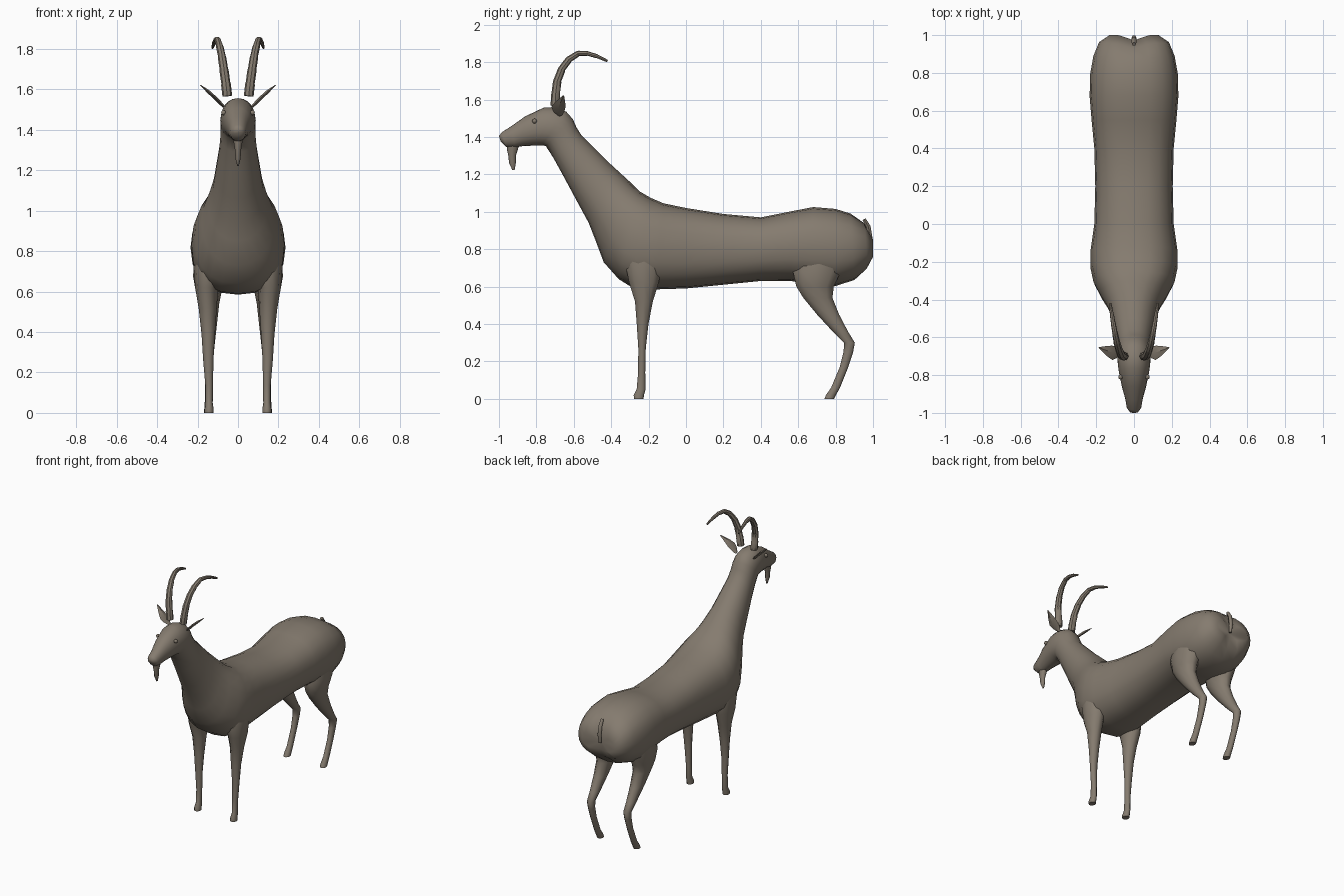
import bpy, bmesh, math
from mathutils import Vector

coat = bpy.data.materials.new("grey_brown_coat")
coat.diffuse_color = (0.235, 0.20, 0.16, 1)


def finish(name, bm, angle=60):
    bmesh.ops.recalc_face_normals(bm, faces=bm.faces)
    me = bpy.data.meshes.new(name)
    bm.to_mesh(me)
    bm.free()
    me.materials.append(coat)
    me.shade_smooth()
    me.set_sharp_from_angle(angle=math.radians(angle))
    ob = bpy.data.objects.new(name, me)
    bpy.context.collection.objects.link(ob)
    return ob


def loft(name, rings, start=None, angle=60):
    """Skin a list of point rings; 'start' is an optional centre point of the first cap."""
    bm = bmesh.new()
    vr = [[bm.verts.new(p) for p in r] for r in rings]
    n = len(vr[0])
    for a, b in zip(vr, vr[1:]):
        for i in range(n):
            j = (i + 1) % n
            bm.faces.new((a[i], a[j], b[j], b[i]))
    if start is None:
        bm.faces.new(vr[0])
    else:
        c = bm.verts.new(start)
        for i in range(n):
            bm.faces.new((vr[0][i], vr[0][(i + 1) % n], c))
    bm.faces.new(vr[-1])
    return finish(name, bm, angle)


def flat_rings(stations, n=10):
    """Horizontal ellipses from (x, y, z, rx, ry)."""
    return [[Vector((x + rx * math.cos(t), y + ry * math.sin(t), z))
             for t in (2 * math.pi * i / n for i in range(n))]
            for x, y, z, rx, ry in stations]


def tube_rings(path, n=8):
    """Circles across a path of (x, y, z, radius)."""
    pts = [Vector(p[:3]) for p in path]
    out = []
    for i, p in enumerate(pts):
        d = (pts[min(i + 1, len(pts) - 1)] - pts[max(i - 1, 0)]).normalized()
        u = Vector((1, 0, 0))
        u = (u - d * u.dot(d)).normalized()
        v = d.cross(u)
        out.append([p + path[i][3] * (u * math.cos(t) + v * math.sin(t))
                    for t in (2 * math.pi * k / n for k in range(n))])
    return out


# Body, neck and head: top y, z / bottom y, z / half width
BODY = [
    (1.0, .86, 1.0, .75, .13), (.955, .945, .97, .69, .185),
    (.88, .99, .90, .635, .215), (.80, 1.015, .79, .60, .232),
    (.68, 1.025, .67, .61, .235), (.55, 1.0, .56, .63, .225),
    (.40, .97, .40, .63, .21), (.20, .988, .20, .61, .205),
    (0, 1.02, 0, .59, .21), (-.12, 1.045, -.16, .585, .23),
    (-.19, 1.075, -.28, .59, .23), (-.25, 1.11, -.36, .64, .215),
    (-.30, 1.16, -.44, .73, .18), (-.36, 1.215, -.485, .85, .147),
    (-.42, 1.27, -.52, .94, .125), (-.50, 1.35, -.585, 1.06, .108),
    (-.56, 1.41, -.655, 1.19, .093), (-.585, 1.45, -.71, 1.29, .087),
    (-.605, 1.495, -.75, 1.352, .086), (-.64, 1.535, -.775, 1.355, .088),
    (-.70, 1.557, -.80, 1.355, .085), (-.76, 1.557, -.83, 1.353, .078),
    (-.86, 1.51, -.88, 1.35, .062), (-.93, 1.46, -.915, 1.343, .047),
    (-.985, 1.425, -.96, 1.345, .038), (-1.0, 1.405, -.99, 1.375, .022),
]
rings = []
for ty, tz, by, bz, w in BODY:
    top, bot = Vector((0, ty, tz)), Vector((0, by, bz))
    mid, half = (top + bot) / 2, (top - bot) / 2
    e = 0.84 if ty > -.28 else 0.95        # trunk is boxier than the neck
    ring = []
    for k in range(20):
        t = 2 * math.pi * k / 20
        c, s = math.cos(t), math.sin(t)
        p = mid + half * math.copysign(abs(c) ** e, c)
        p.x = w * math.copysign(abs(s) ** e, s)
        if p.y > .9 and abs(p.x) < .08:     # cleft between the haunches
            p.y -= .028 * (1 - abs(p.x) / .08)
        ring.append(p)
    rings.append(ring)
loft("body_neck_head", rings, start=(0, .965, .80))

FRONT_LEG = [(.135, -.22, .86, .07, .09), (.145, -.225, .72, .075, .105),
             (.155, -.225, .62, .057, .083), (.15, -.225, .52, .045, .05),
             (.147, -.232, .40, .034, .033), (.147, -.235, .27, .026, .021),
             (.143, -.237, .14, .019, .020), (.143, -.24, .05, .018, .025),
             (.143, -.252, .02, .022, .029), (.143, -.253, 0, .022, .027)]
HIND_LEG = [(.13, .73, .80, .075, .14), (.145, .70, .68, .078, .135),
            (.145, .69, .60, .064, .105), (.145, .705, .54, .052, .082),
            (.145, .76, .45, .042, .062), (.145, .825, .36, .032, .043),
            (.145, .874, .30, .026, .030), (.145, .868, .25, .022, .027),
            (.145, .845, .17, .019, .024), (.145, .80, .06, .019, .025),
            (.145, .775, .02, .022, .028), (.145, .766, 0, .022, .027)]
# Horn centre line x, y, z and radius
HORN = [(.053, -.70, 1.567, .024), (.060, -.697, 1.63, .0225),
        (.070, -.688, 1.70, .021), (.080, -.663, 1.765, .019),
        (.091, -.625, 1.815, .017), (.101, -.575, 1.847, .014),
        (.110, -.525, 1.846, .012), (.118, -.475, 1.831, .010),
        (.126, -.42, 1.806, .006)]
horn_path = []
for a, b in zip(HORN, HORN[1:]):            # each segment ends in a small ridge
    va, vb = Vector(a), Vector(b)
    ridge = va.lerp(vb, .93)
    ridge[3] *= 1.08
    horn_path += [tuple(va), tuple(ridge)]
horn_path.append(HORN[-1])
# Ear leaf: centre x, y, z and half width along y
EAR = [(.070, -.675, 1.515, .012), (.092, -.680, 1.537, .030),
       (.115, -.682, 1.560, .038), (.145, -.672, 1.588, .026),
       (.186, -.655, 1.622, .003)]

for s, side in ((1, "right"), (-1, "left")):
    for name, leg in (("front_leg", FRONT_LEG), ("hind_leg", HIND_LEG)):
        loft(f"{name}_{side}", flat_rings([(s * q[0],) + q[1:] for q in leg]))
    loft(f"horn_{side}", tube_rings([(s * q[0],) + tuple(q[1:]) for q in horn_path]), angle=40)
    ear = []
    for x, y, z, w in EAR:
        t = min(.006, w * .4)
        ear.append([Vector((s * (x + dx), y + dy, z + dz)) for dx, dy, dz in
                    ((0, w, 0), (-t, 0, t), (0, -w, 0), (t, 0, -t))])
    loft(f"ear_{side}", ear, angle=30)
    # Eye
    bm = bmesh.new()
    bmesh.ops.create_uvsphere(bm, u_segments=10, v_segments=6, radius=.013)
    bmesh.ops.translate(bm, verts=bm.verts, vec=(s * .071, -.81, 1.485))
    finish(f"eye_{side}", bm)

# Beard
loft("beard", flat_rings([(0, -.925, 1.37, .024, .034), (0, -.928, 1.335, .021, .030),
                          (0, -.93, 1.30, .015, .020), (0, -.928, 1.26, .013, .018),
                          (0, -.922, 1.222, .004, .006)], 8))
# Tail
loft("tail", tube_rings([(0, .978, .80, .010), (0, .985, .86, .014), (0, .975, .92, .014),
                         (0, .952, .96, .011)], 6))
